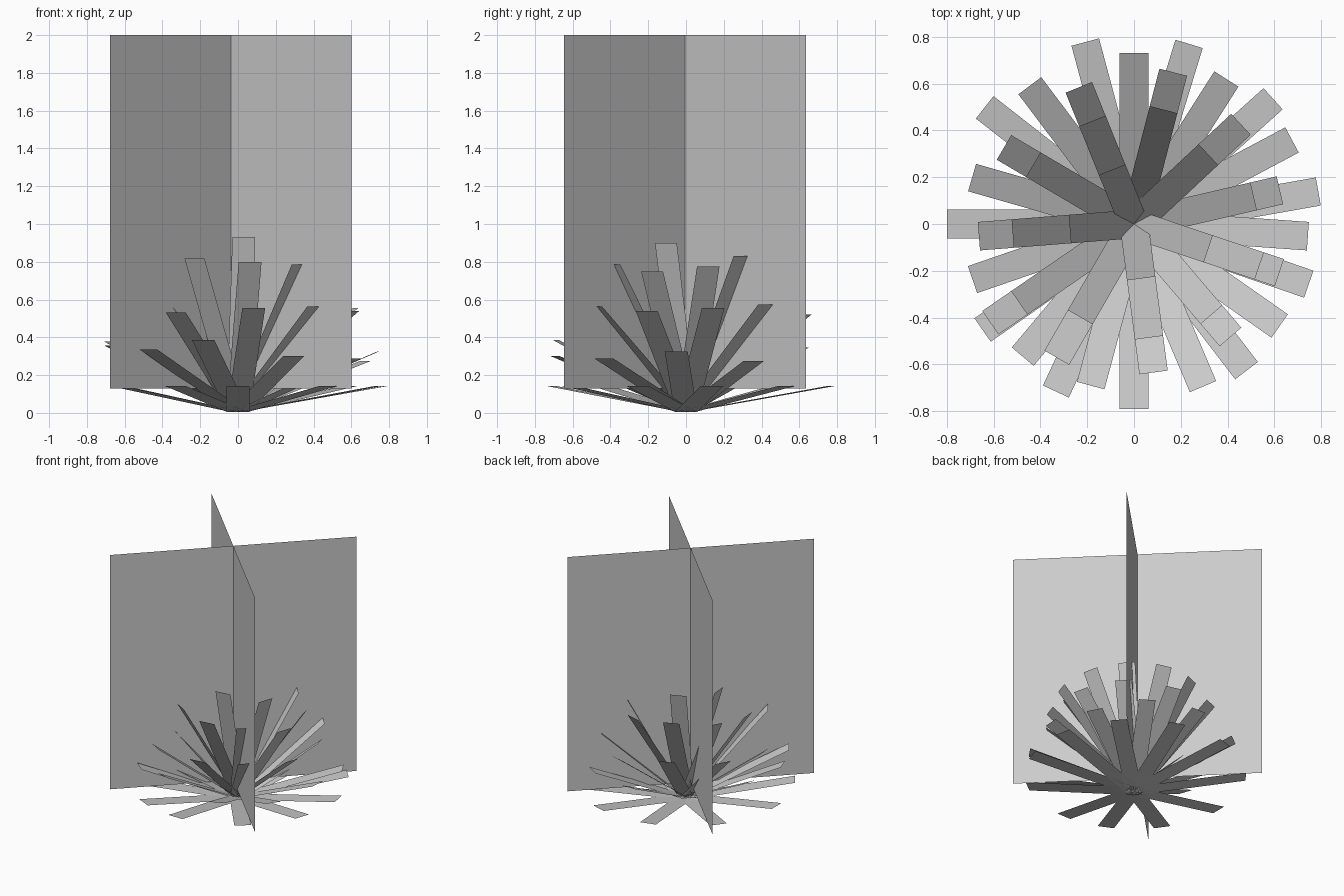
import bpy
from math import cos, sin, radians, sqrt

if "Cube" in bpy.data.objects:
    bpy.data.objects.remove(bpy.data.objects["Cube"])

HALF_W = 0.061  # half width of a leaf strip


def quads(name, faces):
    """One mesh object from a list of four-corner faces."""
    verts = [v for f in faces for v in f]
    idx = [tuple(range(i * 4, i * 4 + 4)) for i in range(len(faces))]
    me = bpy.data.meshes.new(name)
    me.from_pydata(verts, [], idx)
    ob = bpy.data.objects.new(name, me)
    bpy.context.collection.objects.link(ob)
    return ob


def leaf(az, r, z):
    """Flat strip from the root to a tip at azimuth az, radius r, height z."""
    a = radians(az)
    tx, ty = r * cos(a), r * sin(a)
    sx, sy = -HALF_W * sin(a), HALF_W * cos(a)
    z0 = 0.004
    return [(-sx, -sy, z0), (tx - sx, ty - sy, z),
            (tx + sx, ty + sy, z), (sx, sy, z0)]


def ring(name, length, tips):
    """Leaves of one length; steeper ones have a smaller tip radius."""
    quads(name, [leaf(az, r, sqrt(length ** 2 - r ** 2)) for az, r in tips])


# lowest, nearly flat leaves
low = [(10, .80), (42, .80), (73, .805), (105, .805), (142, .81), (180, .80),
       (215, .79), (245, .79), (270, .79), (307.5, .79), (341, .79)]
quads("ground_leaves", [leaf(az, r, 0.143) for az, r in low])

# rising rings of leaves
ring("low_leaves", 0.813,
     [(28, .765), (57.5, .735), (90, .73), (127, .74), (164, .72), (199, .73),
      (230, .74), (255, .715), (293, .755), (325, .76), (356, .745)])
ring("middle_leaves", 0.848,
     [(13, .64), (43, .625), (75.5, .67), (112, .63), (149.5, .645),
      (184.5, .665), (214.5, .745), (240, .66), (277.5, .64), (310.5, .635),
      (341.5, .655)])
ring("upper_leaves", 0.937,
     [(13, .525), (43, .435), (75.5, .505), (112, .475), (149.5, .50),
      (184.5, .52), (214.5, .595), (240, .46), (277.5, .49), (310.5, .51),
      (341.5, .565)])
ring("top_leaves", 0.96,
     [(112, .25), (184.5, .275), (277.5, .235), (341.5, .335)])

# two tall crossed panels on the diagonals
cx, cy, h = -0.038, -0.005, 0.64
for name, s in (("flower_panel_a", 1), ("flower_panel_b", -1)):
    quads(name, [[(cx - h, cy - s * h, 0.128), (cx + h, cy + s * h, 0.128),
                  (cx + h, cy + s * h, 2.0), (cx - h, cy - s * h, 2.0)]])
